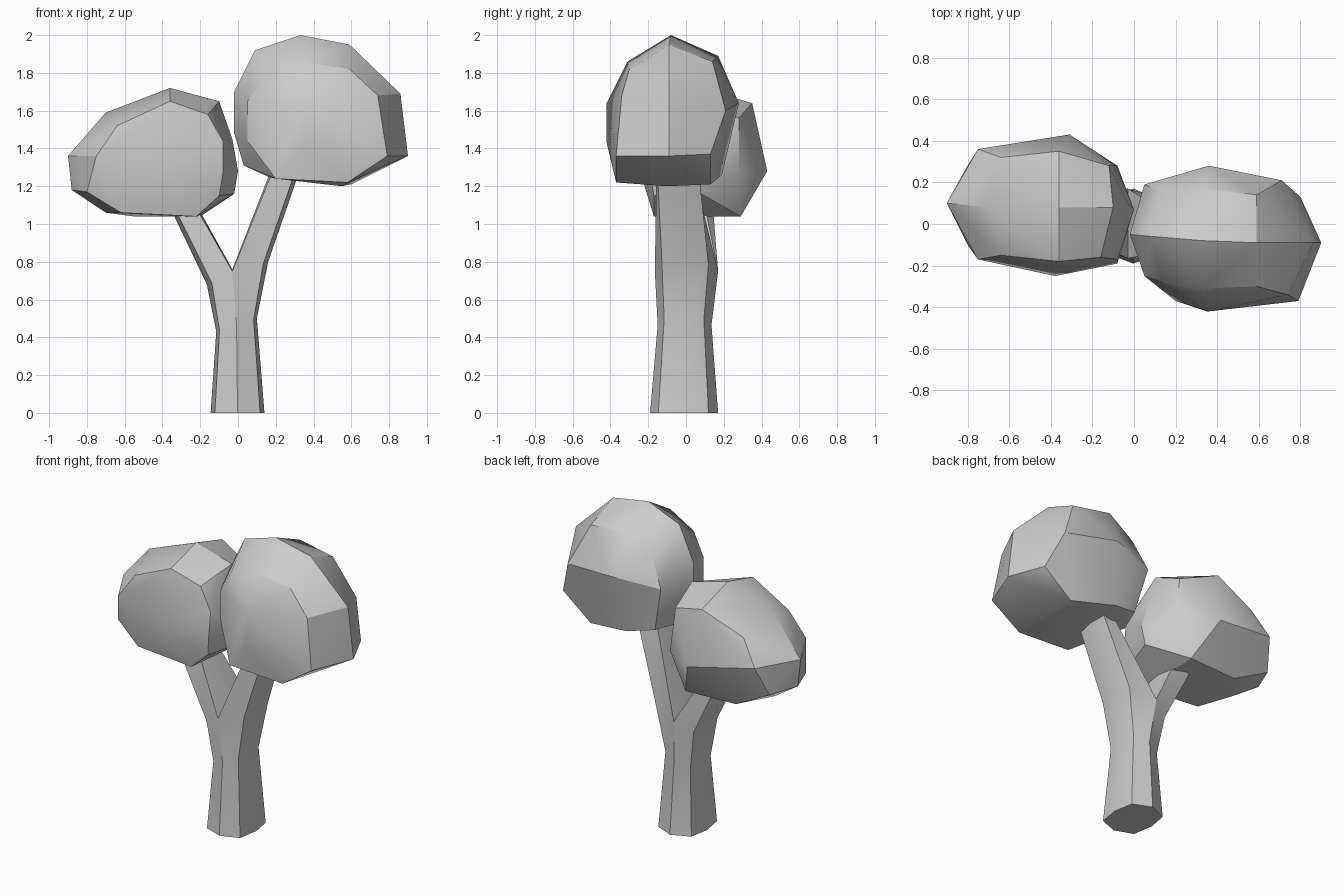
import bpy, bmesh
from math import radians

if "Cube" in bpy.data.objects:
    bpy.data.objects.remove(bpy.data.objects["Cube"])


def finish(name, bm):
    bmesh.ops.recalc_face_normals(bm, faces=bm.faces[:])
    me = bpy.data.meshes.new(name)
    bm.to_mesh(me)
    bm.free()
    ob = bpy.data.objects.new(name, me)
    bpy.context.collection.objects.link(ob)
    bpy.ops.object.select_all(action='DESELECT')
    bpy.context.view_layer.objects.active = ob
    ob.select_set(True)
    bpy.ops.object.shade_smooth_by_angle(angle=radians(30))
    return ob


def clump(name, points):
    """Faceted leaf mass: convex hull of a few corner points."""
    bm = bmesh.new()
    for p in points:
        bm.verts.new(p)
    res = bmesh.ops.convex_hull(bm, input=bm.verts[:])
    bmesh.ops.delete(bm, geom=[v for v in bm.verts if not v.link_faces], context='VERTS')
    bmesh.ops.dissolve_limit(bm, angle_limit=radians(3), verts=bm.verts[:], edges=bm.edges[:])
    return finish(name, bm)


def bridge(bm, a, b):
    n = len(a)
    for i in range(n):
        j = (i + 1) % n
        bm.faces.new((a[i], a[j], b[j], b[i]))


# forked trunk: octagonal rings from the front, counter-clockwise
def octagon(bm, left, right, front, back, zl, zr, zm=None):
    cx, h = (left + right) / 2, (right - left) / 2
    cy = (front + back) / 2
    pts = []
    for u, y in ((0, front), (.84, front * .77), (1, cy), (.84, back * .7), (0, back),
                 (-.84, back * .7), (-1, cy), (-.84, front * .77)):
        z = (zl + zr) / 2 + u * (zr - zl) / 2
        if u == 0 and zm:
            z = zm
        pts.append(bm.verts.new((cx + u * h, y, z)))
    return pts


bm = bmesh.new()
base = octagon(bm, -.145, .14, -.19, .17, 0, 0)
waist = octagon(bm, -.115, .10, -.15, .135, .43, .50)
fork = octagon(bm, -.165, .16, -.165, .17, .68, .80, .75)
for v in (fork[0], fork[4]):
    v.co.x = -.03
bm.faces.new(base[::-1])
bridge(bm, base, waist)
bridge(bm, waist, fork)
crotch = bm.verts.new((-.03, 0, .76))

# each half of the fork ring becomes a six-sided branch
for half, inner, outer, y0, y1, z in (
        (fork[0:5], .20, .35, -.155, .06, 1.35),
        (fork[4:] + [fork[0]], -.23, -.375, -.12, .14, 1.12)):
    mid = (inner + outer) / 2
    m, r = (y0 + y1) / 2, (y1 - y0) / 2
    s = -1 if inner > 0 else 1
    prof = ((inner * .85 + mid * .15, .65), (outer * .7 + mid * .3, 1), (outer, 0),
            (outer * .7 + mid * .3, -1), (inner * .85 + mid * .15, -.65), (inner, 0))
    tip = [bm.verts.new((x, m + s * r * k, z)) for x, k in prof]
    bridge(bm, list(half) + [crotch], tip)
    bm.faces.new(tip)
finish("forked_trunk", bm)

# lower leaf clump on the left branch
clump("left_foliage", [
    (-.36, .08, 1.72), (-.10, .08, 1.65), (-.03, .1, 1.45), (0, .07, 1.28), (-.02, .08, 1.16),
    (-.90, .10, 1.36), (-.88, .10, 1.18), (-.70, .08, 1.59), (-.70, .08, 1.06),
    (-.36, -.18, 1.65), (-.16, -.16, 1.58), (-.08, -.17, 1.44), (-.08, -.19, 1.27),
    (-.10, -.17, 1.15), (-.22, -.17, 1.04), (-.62, -.15, 1.06), (-.80, -.10, 1.17),
    (-.75, -.17, 1.36), (-.64, -.15, 1.52), (-.38, -.25, 1.30),
    (-.36, .35, 1.64), (-.12, .28, 1.56), (-.08, .28, 1.27), (-.20, .29, 1.04),
    (-.55, .27, 1.04), (-.80, .28, 1.17), (-.75, .36, 1.36), (-.64, .32, 1.52),
    (-.31, .43, 1.28)])

# upper leaf clump on the right branch
clump("right_foliage", [
    (.33, -.08, 2.0), (.59, -.09, 1.95), (.09, -.06, 1.92), (.86, -.09, 1.69),
    (.90, -.09, 1.36), (-.02, -.05, 1.70), (-.02, -.05, 1.48), (.03, -.05, 1.31),
    (.35, -.42, 1.43), (.36, -.42, 1.64), (.79, -.37, 1.36), (.74, -.34, 1.68),
    (.59, -.30, 1.82), (.33, -.31, 1.86), (.14, -.28, 1.78), (.05, -.25, 1.65),
    (.05, -.25, 1.44), (.20, -.37, 1.24), (.58, -.37, 1.22),
    (.33, .17, 1.89), (.59, .14, 1.86), (.36, .28, 1.64), (.71, .21, 1.60),
    (.80, .13, 1.37), (.05, .19, 1.60), (.14, .15, 1.78), (.30, .19, 1.26),
    (.60, .13, 1.21), (.12, .15, 1.30), (.55, -.10, 1.20), (.16, -.10, 1.25)])
